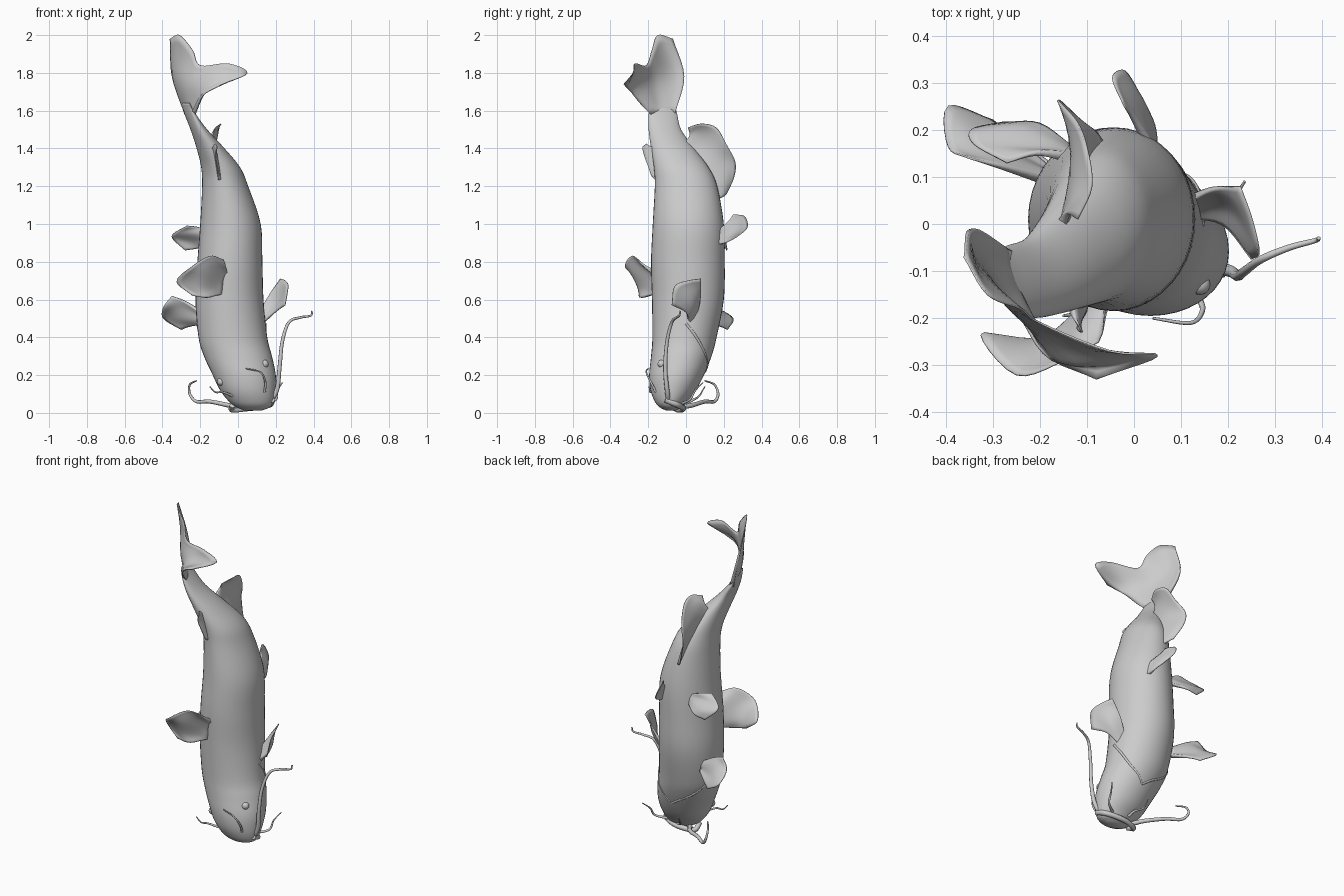
import bpy, math
from mathutils import Vector


def spline(pts, n):
    """Catmull-Rom resampling of a list of tuples, n steps per span."""
    p = [Vector(q) for q in pts]
    p = [p[0] * 2 - p[1]] + p + [p[-1] * 2 - p[-2]]
    out = []
    for i in range(1, len(p) - 2):
        a, b, c, d = p[i - 1:i + 3]
        for k in range(n):
            t = k / n
            out.append(0.5 * (2 * b + (c - a) * t + (2 * a - 5 * b + 4 * c - d) * t ** 2
                              + (3 * b - a - 3 * c + d) * t ** 3))
    return out + [p[-2]]


def mesh_object(name, verts, faces):
    me = bpy.data.meshes.new(name)
    me.from_pydata([tuple(v) for v in verts], [], faces)
    me.update()
    ob = bpy.data.objects.new(name, me)
    bpy.context.collection.objects.link(ob)
    me.shade_smooth()
    return ob


def fin(name, rays, thick=0.026):
    """Sheet lofted over rays (base - middle - tip), thick at the base, thin at the tip."""
    lines = [spline(r, 5) for r in rays]
    cols = [spline(c, 5) for c in zip(*lines)]
    m, n = len(cols), len(cols[0])
    verts = [v for c in cols for v in c]
    faces = [(i * n + j, i * n + j + 1, (i + 1) * n + j + 1, (i + 1) * n + j)
             for i in range(m - 1) for j in range(n - 1)]
    ob = mesh_object(name, verts, faces)
    group = ob.vertex_groups.new(name="thickness")
    for i in range(m):
        w = 0.16 + 0.84 * (1 - i / (m - 1)) ** 1.7
        group.add(list(range(i * n, (i + 1) * n)), w, 'REPLACE')
    s = ob.modifiers.new("thickness", 'SOLIDIFY')
    s.thickness, s.offset, s.vertex_group = thick, 0, "thickness"


def tube(name, pts, r0, r1):
    """Tapered round strand through a few points."""
    path = spline(pts, 6)
    cu = bpy.data.curves.new(name, 'CURVE')
    cu.dimensions, cu.bevel_depth, cu.bevel_resolution = '3D', 1.0, 2
    cu.use_fill_caps = True
    sp = cu.splines.new('POLY')
    sp.points.add(len(path) - 1)
    for i, (q, v) in enumerate(zip(sp.points, path)):
        q.co = (*v, 1)
        q.radius = r0 + (r1 - r0) * i / (len(path) - 1)
    sp.use_smooth = True
    ob = bpy.data.objects.new(name, cu)
    bpy.context.collection.objects.link(ob)
    bpy.ops.object.select_all(action='DESELECT')
    bpy.context.view_layer.objects.active = ob
    ob.select_set(True)
    bpy.ops.object.convert(target='MESH')


# Body: height, centre x, centre y, half width, half depth, twist
sections = [
    (0.012, 0.080, -0.080, 0.045, 0.025, 0), (0.03, 0.080, -0.080, 0.088, 0.060, 0),
    (0.06, 0.070, -0.080, 0.118, 0.085, 0), (0.12, 0.052, -0.068, 0.147, 0.120, 0),
    (0.20, 0.033, -0.050, 0.167, 0.145, 0), (0.30, 0.000, -0.025, 0.180, 0.160, 0),
    (0.40, -0.027, -0.008, 0.182, 0.170, 0), (0.60, -0.045, 0.010, 0.180, 0.190, 0),
    (0.80, -0.043, 0.010, 0.172, 0.195, 0), (1.00, -0.040, 0.012, 0.160, 0.188, 0),
    (1.20, -0.068, 0.000, 0.122, 0.165, 0), (1.30, -0.092, -0.025, 0.103, 0.145, 0),
    (1.40, -0.145, -0.070, 0.074, 0.115, 0.05), (1.50, -0.207, -0.112, 0.043, 0.087, 0.15),
    (1.58, -0.252, -0.122, 0.024, 0.078, 0.25), (1.64, -0.277, -0.125, 0.008, 0.068, 0.3)]
rows, N = spline(sections, 5), 40


def ring_point(s, a):
    z, cx, cy, rx, ry, tw = s
    u, v = rx * math.cos(a), ry * math.sin(a)
    return Vector((cx + u * math.cos(tw) - v * math.sin(tw),
                   cy + u * math.sin(tw) + v * math.cos(tw), z))


def on_body(z, degrees, scale=1.0):
    s = min(rows, key=lambda r: abs(r[0] - z))
    mid = Vector((s[1], s[2], s[0]))
    return mid + (ring_point(s, math.radians(degrees)) - mid) * scale


verts = [ring_point(s, 2 * math.pi * k / N) for s in rows for k in range(N)]
faces = [(i * N + k, i * N + (k + 1) % N, (i + 1) * N + (k + 1) % N, (i + 1) * N + k)
         for i in range(len(rows) - 1) for k in range(N)]
faces += [tuple(range(N - 1, -1, -1)), tuple(range(len(verts) - N, len(verts)))]
mesh_object("body", verts, faces)

# Forked tail fin
fin("tail_fin", [
    [(-0.270, -0.060, 1.58), (-0.345, -0.010, 1.78), (-0.360, -0.07, 1.98)],
    [(-0.265, -0.085, 1.58), (-0.340, -0.060, 1.80), (-0.31, -0.15, 2.00)],
    [(-0.258, -0.110, 1.58), (-0.305, -0.120, 1.77), (-0.24, -0.18, 1.92)],
    [(-0.252, -0.135, 1.58), (-0.265, -0.175, 1.74), (-0.20, -0.21, 1.84)],
    [(-0.247, -0.155, 1.58), (-0.200, -0.235, 1.74), (-0.05, -0.27, 1.85)],
    [(-0.242, -0.170, 1.58), (-0.150, -0.290, 1.73), (0.05, -0.28, 1.80)],
    [(-0.237, -0.185, 1.58), (-0.190, -0.275, 1.68), (-0.08, -0.33, 1.74)]])

# Fins on the back and belly
fin("dorsal_fin", [
    [(-0.09, -0.16, 0.63), (-0.16, -0.235, 0.61), (-0.24, -0.25, 0.62)],
    [(-0.08, -0.16, 0.66), (-0.20, -0.250, 0.66), (-0.325, -0.235, 0.695)],
    [(-0.08, -0.16, 0.69), (-0.17, -0.270, 0.74), (-0.25, -0.32, 0.77)],
    [(-0.07, -0.16, 0.72), (-0.12, -0.250, 0.79), (-0.15, -0.29, 0.83)],
    [(-0.06, -0.16, 0.74), (-0.065, -0.22, 0.78), (-0.075, -0.25, 0.81)]])
fin("adipose_fin", [
    [(-0.09, -0.14, 1.22), (-0.10, -0.17, 1.24), (-0.10, -0.185, 1.26)],
    [(-0.11, -0.14, 1.30), (-0.11, -0.19, 1.33), (-0.12, -0.22, 1.36)],
    [(-0.13, -0.14, 1.36), (-0.12, -0.20, 1.40), (-0.11, -0.23, 1.405)],
    [(-0.14, -0.15, 1.39), (-0.13, -0.19, 1.41), (-0.12, -0.21, 1.425)]])
fin("anal_fin", [
    [(-0.06, 0.14, 1.13), (-0.08, 0.19, 1.14), (-0.11, 0.215, 1.16)],
    [(-0.08, 0.12, 1.20), (-0.11, 0.20, 1.23), (-0.15, 0.255, 1.25)],
    [(-0.10, 0.09, 1.27), (-0.13, 0.18, 1.31), (-0.16, 0.260, 1.33)],
    [(-0.12, 0.05, 1.32), (-0.13, 0.14, 1.38), (-0.12, 0.215, 1.42)],
    [(-0.14, 0.02, 1.37), (-0.13, 0.10, 1.44), (-0.10, 0.160, 1.51)],
    [(-0.15, 0.00, 1.40), (-0.13, 0.05, 1.48), (-0.09, 0.080, 1.53)],
    [(-0.16, -0.01, 1.42), (-0.14, 0.02, 1.47), (-0.12, 0.010, 1.51)]])

# Paired fins (each posed differently)
fin("left_pectoral_fin", [
    [(-0.18, 0.09, 0.525), (-0.28, 0.12, 0.59), (-0.35, 0.14, 0.62)],
    [(-0.18, 0.10, 0.51), (-0.30, 0.15, 0.56), (-0.395, 0.165, 0.56)],
    [(-0.18, 0.10, 0.49), (-0.30, 0.18, 0.50), (-0.395, 0.25, 0.50)],
    [(-0.18, 0.11, 0.475), (-0.25, 0.18, 0.46), (-0.30, 0.22, 0.44)]])
fin("right_pectoral_fin", [
    [(0.11, 0.02, 0.46), (0.19, 0.00, 0.53), (0.25, -0.075, 0.57)],
    [(0.11, 0.03, 0.48), (0.205, 0.03, 0.58), (0.265, -0.06, 0.67)],
    [(0.11, 0.04, 0.50), (0.19, 0.06, 0.62), (0.25, 0.01, 0.70)],
    [(0.11, 0.05, 0.52), (0.165, 0.075, 0.62), (0.225, 0.08, 0.71)]])
fin("left_pelvic_fin", [
    [(-0.13, 0.14, 0.95), (-0.20, 0.15, 0.98), (-0.27, 0.13, 0.99)],
    [(-0.13, 0.15, 0.935), (-0.24, 0.16, 0.95), (-0.34, 0.17, 0.95)],
    [(-0.13, 0.15, 0.92), (-0.24, 0.20, 0.91), (-0.345, 0.20, 0.92)],
    [(-0.13, 0.15, 0.905), (-0.20, 0.21, 0.875), (-0.28, 0.215, 0.86)]])
fin("right_pelvic_fin", [
    [(0.04, 0.15, 0.95), (0.00, 0.22, 1.01), (-0.02, 0.25, 1.05)],
    [(0.04, 0.15, 0.935), (0.00, 0.26, 0.99), (-0.045, 0.31, 1.04)],
    [(0.04, 0.15, 0.915), (0.02, 0.25, 0.95), (-0.02, 0.325, 0.98)],
    [(0.04, 0.15, 0.89), (0.04, 0.21, 0.90), (0.015, 0.27, 0.93)]])

# Barbels around the mouth
tube("right_long_barbel", [(0.16, -0.09, 0.05), (0.205, -0.10, 0.12), (0.22, -0.11, 0.24),
     (0.235, -0.10, 0.38), (0.27, -0.075, 0.48), (0.33, -0.05, 0.505),
     (0.385, -0.035, 0.515), (0.392, -0.03, 0.54)], 0.014, 0.004)
tube("left_long_barbel", [(0.0, -0.04, 0.03), (-0.05, 0.03, 0.04), (-0.15, 0.10, 0.06),
     (-0.22, 0.15, 0.06), (-0.255, 0.17, 0.10), (-0.255, 0.15, 0.15),
     (-0.22, 0.10, 0.17)], 0.014, 0.004)
tube("right_nasal_barbel", [(0.14, -0.16, 0.11), (0.145, -0.185, 0.16), (0.12, -0.21, 0.215),
     (0.04, -0.20, 0.235)], 0.007, 0.003)
tube("left_nasal_barbel", [(-0.03, -0.15, 0.09), (-0.08, -0.18, 0.11), (-0.12, -0.19, 0.11),
     (-0.15, -0.195, 0.14)], 0.007, 0.003)
tube("right_chin_barbel", [(0.14, -0.02, 0.05), (0.20, 0.02, 0.07), (0.21, 0.05, 0.12),
     (0.235, 0.09, 0.16)], 0.008, 0.003)
tube("left_chin_barbel", [(0.04, 0.0, 0.05), (0.03, 0.04, 0.07), (-0.01, 0.07, 0.09),
     (-0.02, 0.10, 0.14)], 0.008, 0.003)

# Lips and gill cover edges on the head
tube("lower_lip", [(0.18, -0.11, 0.07), (0.17, -0.05, 0.045), (0.11, -0.02, 0.03),
     (0.04, -0.015, 0.022), (-0.03, -0.04, 0.016), (-0.03, -0.09, 0.04)], 0.016, 0.015)
tube("right_gill_edge", [on_body(z, a, 0.985) for z, a in
     ((0.48, 0), (0.40, 22), (0.31, 48), (0.25, 75), (0.22, 90))], 0.008, 0.006)
tube("left_gill_edge", [on_body(z, a, 0.985) for z, a in
     ((0.48, 180), (0.40, 158), (0.31, 132), (0.25, 105), (0.22, 90))], 0.008, 0.006)

# Eyes, half sunk in the head
for name, z, a in (("right_eye", 0.26, -40), ("left_eye", 0.17, -150)):
    bpy.ops.mesh.primitive_uv_sphere_add(segments=20, ring_count=12, radius=0.022,
                                         location=on_body(z, a, 0.94))
    bpy.context.object.name = name
    bpy.ops.object.shade_smooth()
